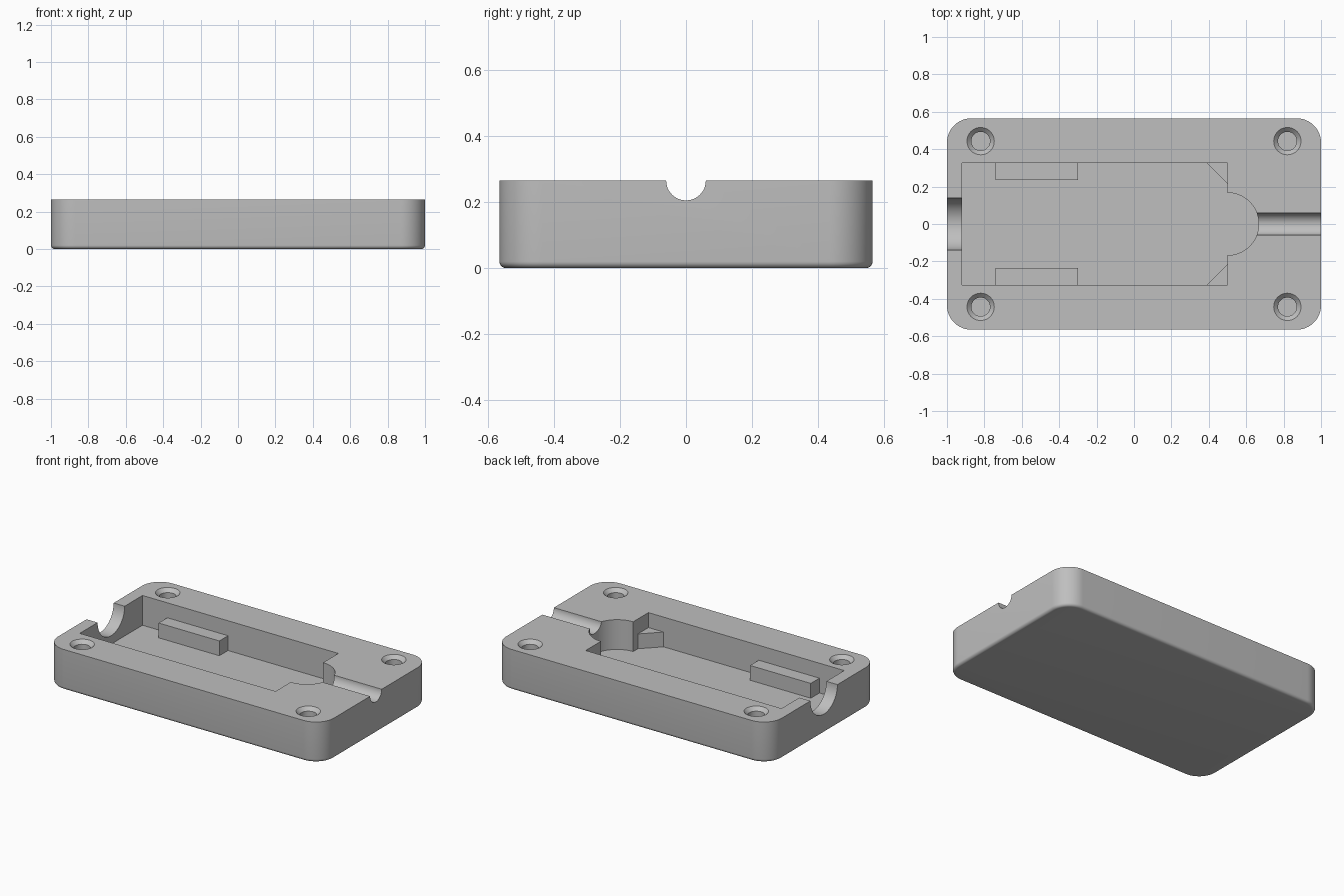
import bpy, bmesh
from math import sin, cos, pi, radians
from mathutils import Matrix

if "Cube" in bpy.data.objects:
    bpy.data.objects.remove(bpy.data.objects["Cube"], do_unlink=True)

HALF_X, HALF_Y, TOP, FLOOR = 1.0, 0.565, 0.265, 0.07
CORNER, FILLET, LEDGE = 0.13, 0.02, 0.167

grey = bpy.data.materials.new("grey plastic")
grey.use_nodes = True
grey.diffuse_color = (0.52, 0.52, 0.52, 1)
grey.node_tree.nodes["Principled BSDF"].inputs["Base Color"].default_value = grey.diffuse_color


def arc(cx, cy, r, start, end, steps):
    angles = [radians(start + (end - start) * i / steps) for i in range(steps + 1)]
    return [(cx + r * cos(a), cy + r * sin(a)) for a in angles]


def circle(r, cx=0, cy=0, steps=48):
    return arc(cx, cy, r, 0, 360, steps)[:-1]


def rounded_rect(inset):
    x, y = HALF_X - CORNER, HALF_Y - CORNER
    pts = []
    for i, (sx, sy) in enumerate([(1, 1), (-1, 1), (-1, -1), (1, -1)]):
        pts += arc(sx * x, sy * y, CORNER - inset, 90 * i, 90 * i + 90, 16)
    return pts


def loft(name, rings, matrix=None):
    """Closed solid through stacked (outline, height) rings."""
    bm = bmesh.new()
    loops = [[bm.verts.new((x, y, z)) for x, y in pts] for pts, z in rings]
    for low, high in zip(loops, loops[1:]):
        n = len(low)
        for i in range(n):
            j = (i + 1) % n
            bm.faces.new((low[i], low[j], high[j], high[i]))
    bm.faces.new(loops[0][::-1])
    bm.faces.new(loops[-1])
    if matrix:
        bm.transform(matrix)
    bmesh.ops.recalc_face_normals(bm, faces=bm.faces)
    mesh = bpy.data.meshes.new(name)
    bm.to_mesh(mesh)
    bm.free()
    mesh.materials.append(grey)
    obj = bpy.data.objects.new(name, mesh)
    bpy.context.collection.objects.link(obj)
    return obj


def activate(obj):
    bpy.ops.object.select_all(action="DESELECT")
    obj.select_set(True)
    bpy.context.view_layer.objects.active = obj


def cut(target, cutter):
    mod = target.modifiers.new("cut", "BOOLEAN")
    mod.operation, mod.solver, mod.object = "DIFFERENCE", "EXACT", cutter
    activate(target)
    bpy.ops.object.modifier_apply(modifier=mod.name)
    bpy.data.objects.remove(cutter, do_unlink=True)


# Case shell with rounded corners and a filleted underside
steps = [radians(90 * i / 6) for i in range(7)]
rings = [(rounded_rect(FILLET * (1 - sin(a))), FILLET * (1 - cos(a))) for a in steps]
case = loft("case_half", rings + [(rounded_rect(0), TOP)])

# Main pocket with a round nose
pocket = [(0.5, 0.325), (-0.92, 0.325), (-0.92, -0.325), (0.5, -0.325)]
pocket += arc(0.5, 0, 0.167, -90, 90, 32)
cut(case, loft("pocket_cutter", [(pocket, FLOOR), (pocket, TOP + 0.1)]))

# Cable channel on one end, wide plug notch on the other
along_x = Matrix.Translation((0, 0, TOP)) @ Matrix.Rotation(pi / 2, 4, "Y")
for name, r, x0, x1 in [("channel_cutter", 0.06, 0.6, 1.1), ("notch_cutter", 0.14, -1.1, -0.8)]:
    cut(case, loft(name, [(circle(r), x0), (circle(r), x1)], along_x))

# Countersunk screw holes
for sx in (-1, 1):
    for sy in (-1, 1):
        profile = [(0.05, FLOOR), (0.05, TOP - 0.023), (0.073, TOP), (0.073, TOP + 0.05)]
        cut(case, loft("screw_cutter", [(circle(r, sx * 0.82, sy * 0.443), z) for r, z in profile]))

activate(case)
bpy.ops.object.shade_smooth_by_angle(angle=radians(30))

# Support rails and corner gussets standing on the pocket floor
for side, s in (("left", -1), ("right", 1)):
    rail = [(-0.74, s * 0.235), (-0.3, s * 0.235), (-0.3, s * 0.325), (-0.74, s * 0.325)]
    gusset = [(0.39, s * 0.325), (0.5, s * 0.215), (0.5, s * 0.325)]
    for name, pts in (("support_rail_", rail), ("corner_gusset_", gusset)):
        loft(name + ("front" if s < 0 else "back"), [(pts, FLOOR), (pts, LEDGE)])
